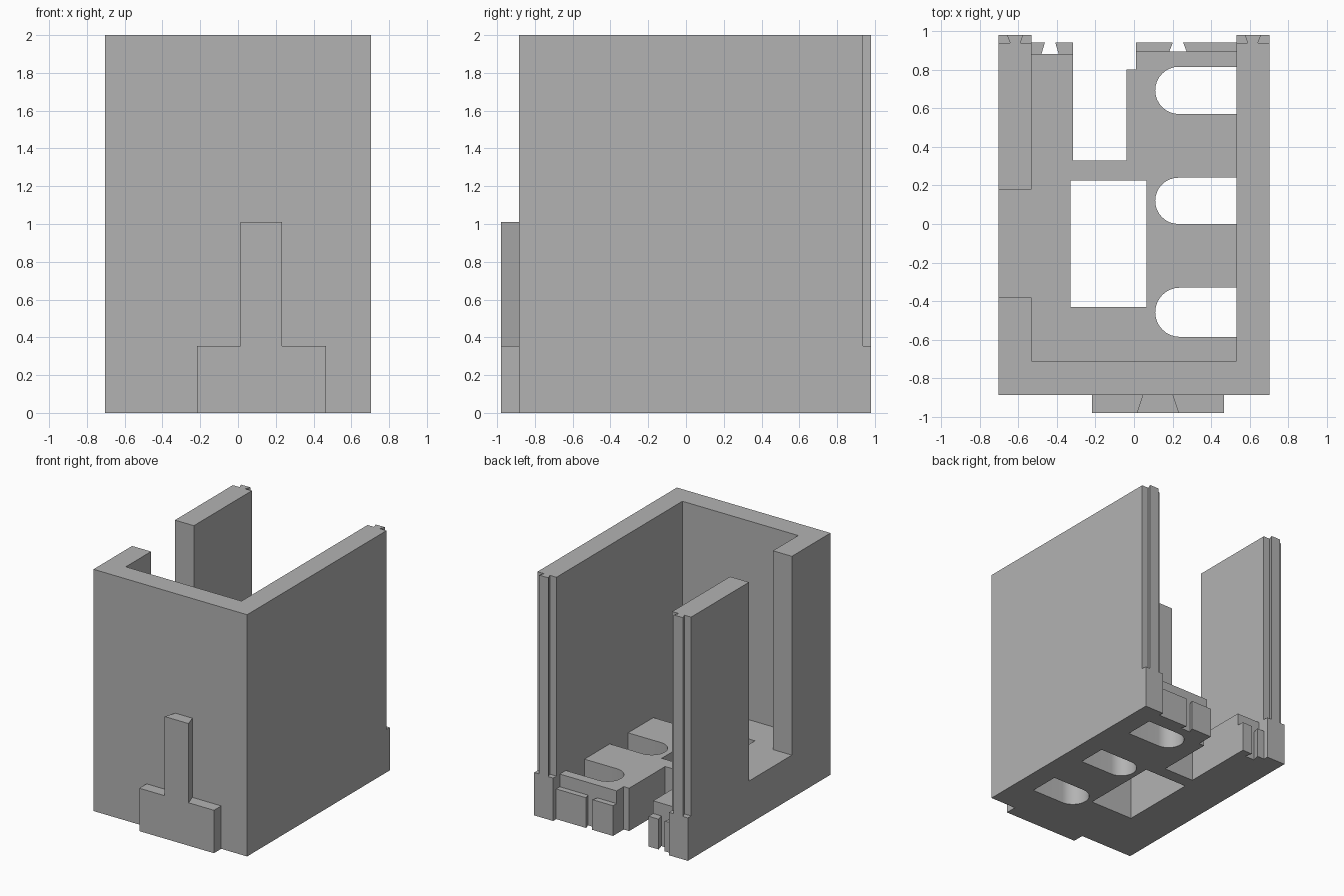
import bpy
import math

cube = bpy.data.objects.get("Cube")
if cube:
    bpy.data.objects.remove(cube, do_unlink=True)

GREY = (0.45, 0.45, 0.45, 1.0)
mat = bpy.data.materials.new("plain_grey")
mat.use_nodes = True
mat.diffuse_color = GREY
mat.node_tree.nodes["Principled BSDF"].inputs["Base Color"].default_value = GREY

OUT, IN = 0.703, 0.53            # outer and inner wall faces
FRONT, FRONT_IN = -0.885, -0.71
BACK, POST = 0.937, 0.98
SILL, TOP = 0.355, 2.0


def prism(name, outlines, z0, z1):
    """Extrude a flat outline (first) with holes (rest) from z0 to z1."""
    curve = bpy.data.curves.new(name, 'CURVE')
    curve.dimensions = '2D'
    curve.fill_mode = 'BOTH'
    curve.extrude = (z1 - z0) / 2
    for pts in outlines:
        spline = curve.splines.new('POLY')
        spline.points.add(len(pts) - 1)
        for p, (x, y) in zip(spline.points, pts):
            p.co = (x, y, 0, 1)
        spline.use_cyclic_u = True
    obj = bpy.data.objects.new(name, curve)
    obj.location.z = (z0 + z1) / 2
    bpy.context.collection.objects.link(obj)
    bpy.ops.object.select_all(action='DESELECT')
    obj.select_set(True)
    bpy.context.view_layer.objects.active = obj
    bpy.ops.object.convert(target='MESH')
    obj = bpy.context.object
    obj.data.materials.clear()
    obj.data.materials.append(mat)
    bpy.ops.object.shade_smooth_by_angle(angle=math.radians(30))
    return obj


def rect(x0, x1, y0, y1):
    return [(x0, y0), (x1, y0), (x1, y1), (x0, y1)]


def dovetail(cx, base, tip, y0, y1):
    return [(cx - base, y0), (cx + base, y0), (cx + tip, y1), (cx - tip, y1)]


def slot(y0, y1, x0=0.11, steps=16):
    """Slot against the left wall with a round inner end."""
    r = (y1 - y0) / 2
    arc = [math.pi * (0.5 + i / steps) for i in range(steps + 1)]
    return [(IN, y1)] + [(x0 + r + r * math.cos(a), y0 + r + r * math.sin(a))
                         for a in arc] + [(IN, y0)]


# Floor with a rear notch, a square opening and three round-ended slots
floor_outline = [
    (-OUT, -0.38), (-IN, -0.38), (-IN, FRONT_IN), (IN, FRONT_IN), (IN, -0.585),
    *reversed(slot(-0.585, -0.33)), *reversed(slot(0.0, 0.24)), *reversed(slot(0.57, 0.815)),
    (IN, 0.893), (0.01, 0.893), (0.01, 0.8), (-0.04, 0.8), (-0.04, 0.33),
    (-0.315, 0.33), (-0.315, 0.88), (-IN, 0.88), (-IN, 0.18), (-OUT, 0.18)]
# drop repeated neighbouring points
floor_outline = [p for i, p in enumerate(floor_outline) if p != floor_outline[i - 1]]
prism("floor", [floor_outline, rect(-0.33, 0.065, -0.43, 0.225)], 0, SILL)

# Walls: front, full left side and the front part of the right side in one piece
prism("front_and_left_wall", [[
    (-OUT, FRONT), (OUT, FRONT), (OUT, BACK), (IN, BACK), (IN, FRONT_IN),
    (-IN, FRONT_IN), (-IN, -0.38), (-OUT, -0.38)]], 0, TOP)
prism("rear_right_wall", [rect(-OUT, -IN, 0.18, BACK)], 0, TOP)

# Foot blocks and upright dovetail tongues on the rear wall ends
for side, s in (("left", 1), ("right", -1)):
    prism(side + "_rear_foot", [rect(*sorted((s * IN, s * OUT)), BACK, POST)], 0, SILL)
    prism(side + "_rear_tongue", [dovetail(s * 0.616, 0.026, 0.042, BACK, POST)], SILL, TOP)

# Rear floor pads, each split by a dovetail groove
for side, x0, x1, cx, y0 in (("left", 0.01, IN, 0.228, 0.893),
                             ("right", -IN, -0.315, -0.435, 0.88)):
    prism(side + "_pad_a", [[(x0, y0), (cx - 0.045, y0), (cx - 0.027, BACK + 0.003),
                             (x0, BACK + 0.003)]], 0, 0.25)
    prism(side + "_pad_b", [[(cx + 0.045, y0), (x1, y0), (x1, BACK + 0.003),
                             (cx + 0.027, BACK + 0.003)]], 0, 0.25)

# Front connector: wide foot and dovetail upright
prism("front_foot", [rect(-0.217, 0.466, -0.98, FRONT)], 0, SILL)
prism("front_tongue", [dovetail(0.124, 0.078, 0.11, FRONT, -0.98)], SILL, 1.01)
